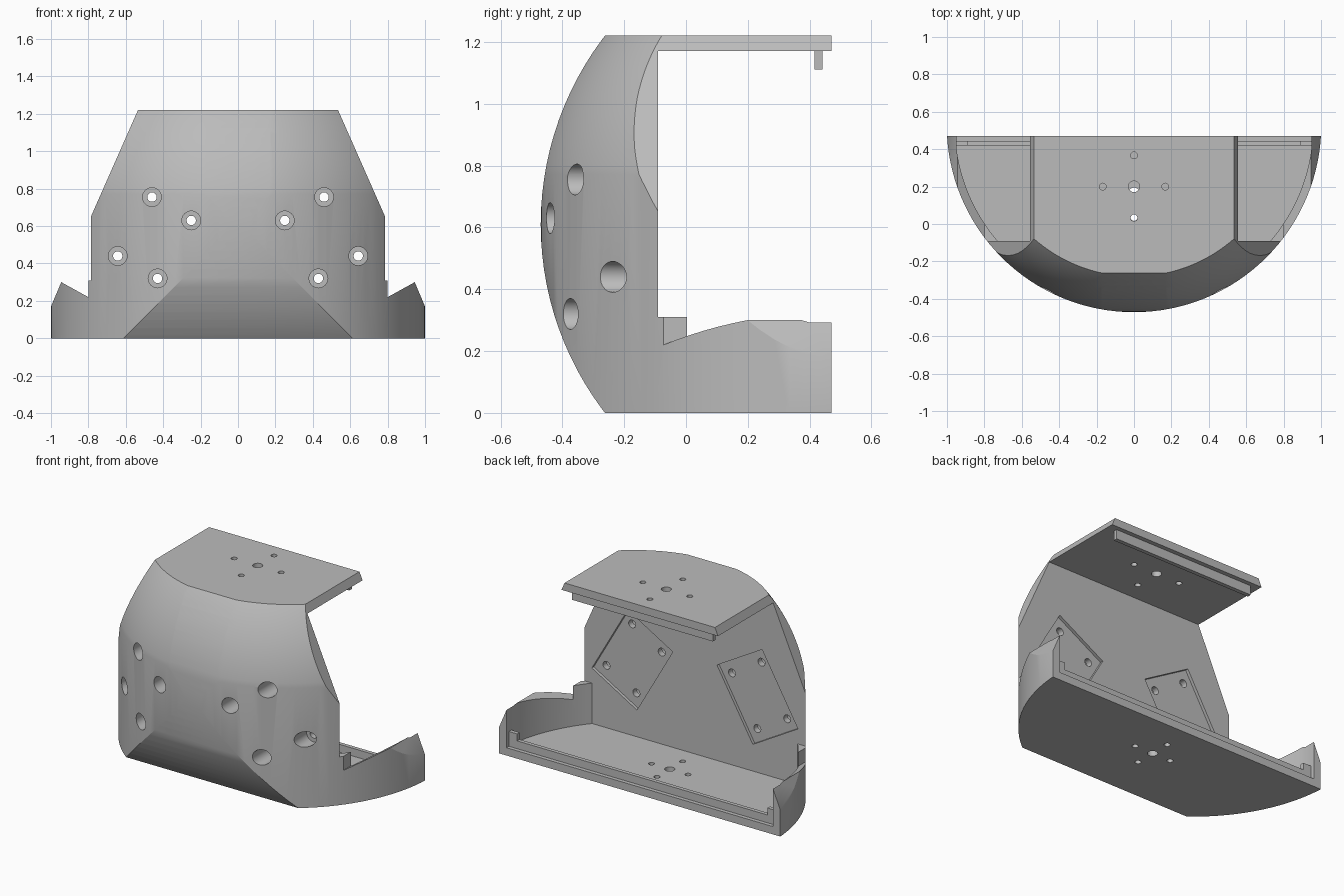
import bpy, bmesh
from math import sin, cos, sqrt, pi, asin, radians
from mathutils import Matrix, Vector

cube = bpy.data.objects.get("Cube")
if cube:
    bpy.data.objects.remove(cube, do_unlink=True)

grey = bpy.data.materials.new("plain grey")
grey.use_nodes = True
colour = (0.5, 0.5, 0.5, 1)
grey.diffuse_color = colour
grey.node_tree.nodes["Principled BSDF"].inputs["Base Color"].default_value = colour

CY, MID, TOP = 0.53, 0.61, 1.22      # centre of the curved surfaces, top height
BACK, REAR, PLATE = -0.09, 0.47, 0.05


def finish(name, bm):
    bmesh.ops.recalc_face_normals(bm, faces=bm.faces)
    me = bpy.data.meshes.new(name)
    bm.to_mesh(me)
    bm.free()
    me.materials.append(grey)
    ob = bpy.data.objects.new(name, me)
    bpy.context.collection.objects.link(ob)
    return ob


def prism(bm, points, offset):
    """Extrude a flat outline along an offset."""
    face = bm.faces.new([bm.verts.new(p) for p in points])
    out = bmesh.ops.extrude_face_region(bm, geom=[face])["geom"]
    verts = [v for v in out if isinstance(v, bmesh.types.BMVert)]
    bmesh.ops.translate(bm, verts=verts, vec=offset)


def box(bm, low, high, turn=Matrix()):
    low, high = Vector(low), Vector(high)
    size = high - low
    m = Matrix.Translation((low + high) / 2) @ turn @ Matrix.Diagonal((*size, 1))
    bmesh.ops.create_cube(bm, size=1, matrix=m)


def rod(bm, centre, radius, length, axis="Z", sides=32):
    turn = {"Z": Matrix(), "Y": Matrix.Rotation(pi / 2, 4, "X"),
            "X": Matrix.Rotation(pi / 2, 4, "Y")}[axis]
    bmesh.ops.create_cone(bm, cap_ends=True, segments=sides, radius1=radius,
                          radius2=radius, depth=length,
                          matrix=Matrix.Translation(centre) @ turn)


def cut(ob, cutter, operation="DIFFERENCE"):
    mod = ob.modifiers.new("cut", "BOOLEAN")
    mod.object, mod.operation, mod.solver = cutter, operation, "EXACT"
    bpy.context.view_layer.objects.active = ob
    bpy.ops.object.modifier_apply(modifier=mod.name)
    bpy.data.objects.remove(cutter, do_unlink=True)


# Shell: upright cylinder that turns into a dome above the middle
R, DOME = 1.0015, 1.0145
start = sqrt(DOME ** 2 - R ** 2)
profile = [(R, -0.1), (R, MID + start)]
a0, a1 = asin(start / DOME), asin(0.75 / DOME)
for i in range(1, 25):
    a = a0 + (a1 - a0) * i / 24
    profile.append((DOME * cos(a), MID + DOME * sin(a)))
bm = bmesh.new()
SIDES = 128
rings = [[bm.verts.new((r * cos(2 * pi * k / SIDES), CY + r * sin(2 * pi * k / SIDES), z))
          for k in range(SIDES)] for r, z in profile]
for lower, upper in zip(rings, rings[1:]):
    for k in range(SIDES):
        n = (k + 1) % SIDES
        bm.faces.new((lower[k], lower[n], upper[n], upper[k]))
bm.faces.new(rings[0])
bm.faces.new(rings[-1])
shell = finish("shell", bm)

# Lying cylinder rounds the front from bottom to top
bm = bmesh.new()
rod(bm, (0, CY, MID), 1.0, 3, "X", SIDES)
cut(shell, finish("front_round", bm), "INTERSECT")

# Front outline with tapered sides and two low ears
half = [(0.535, TOP), (0.8, 0.62), (0.8, 0.22), (0.945, 0.30), (1.0, 0.17), (1.01, 0)]
outline = half + [(-x, z) for x, z in reversed(half)]
bm = bmesh.new()
prism(bm, [(x, -1, z) for x, z in outline], (0, 1 + REAR, 0))
cut(shell, finish("outline", bm), "INTERSECT")

# Tray inside the curved ear walls
INNER = 0.958
first = -asin((CY - BACK) / INNER)
arc = []
for i in range(33):
    a = first + (0.3 - first) * i / 32
    arc.append((min(INNER * cos(a), 0.948), CY + INNER * sin(a)))
bm = bmesh.new()
prism(bm, [(x, y, PLATE) for x, y in arc] + [(-x, y, PLATE) for x, y in reversed(arc)],
      (0, 0, 0.5))
cut(shell, finish("tray_space", bm))

# Open space behind the wall, under the top plate
bm = bmesh.new()
box(bm, (-2, BACK, 0.31), (2, 1, TOP - PLATE))
cut(shell, finish("open_space", bm))

# Screw counterbores in front and tilted shallow recesses behind
screws = [(0.46, 0.755), (0.25, 0.63), (0.643, 0.44), (0.43, 0.32)]
bm = bmesh.new()
for s in (1, -1):
    for x, z in screws:
        rod(bm, (s * x, -0.65, z), 0.05, 1.0, "Y")
    box(bm, (s * 0.445 - 0.185, BACK - 0.02, 0.28), (s * 0.445 + 0.185, 0.0, 0.79),
        Matrix.Rotation(radians(-30 * s), 4, "Y"))
cut(shell, finish("recesses", bm))

# Through holes for screws, top plate and base plate
bm = bmesh.new()
for s in (1, -1):
    for x, z in screws:
        rod(bm, (s * x, -0.3, z), 0.025, 0.6, "Y")
for y, z, spread in ((0.2, TOP, 0.167), (0.165, 0, 0.13)):
    rod(bm, (0, y, z), 0.03, 0.3)
    for dx, dy in ((1, 0), (-1, 0), (0, 1), (0, -1)):
        rod(bm, (dx * spread, y + dy * spread, z), 0.018, 0.3)
cut(shell, finish("through_holes", bm))

bpy.ops.object.select_all(action="DESELECT")
shell.select_set(True)
bpy.context.view_layer.objects.active = shell
bpy.ops.object.shade_smooth_by_angle(angle=radians(25))

# Ribs that hold a rear panel
bm = bmesh.new()
box(bm, (-0.9, 0.42, PLATE - 0.01), (0.9, 0.445, 0.1))
finish("lower_rib", bm)
bm = bmesh.new()
box(bm, (-0.5, 0.416, 1.11), (0.5, 0.442, TOP - PLATE + 0.01))
finish("upper_rib", bm)
for side, s in (("left", 1), ("right", -1)):
    bm = bmesh.new()
    x0, x1 = sorted((s * 0.89, s * 0.955))
    box(bm, (x0, 0.42, PLATE - 0.01), (x1, 0.445, 0.145))
    finish(side + "_rib_post", bm)
